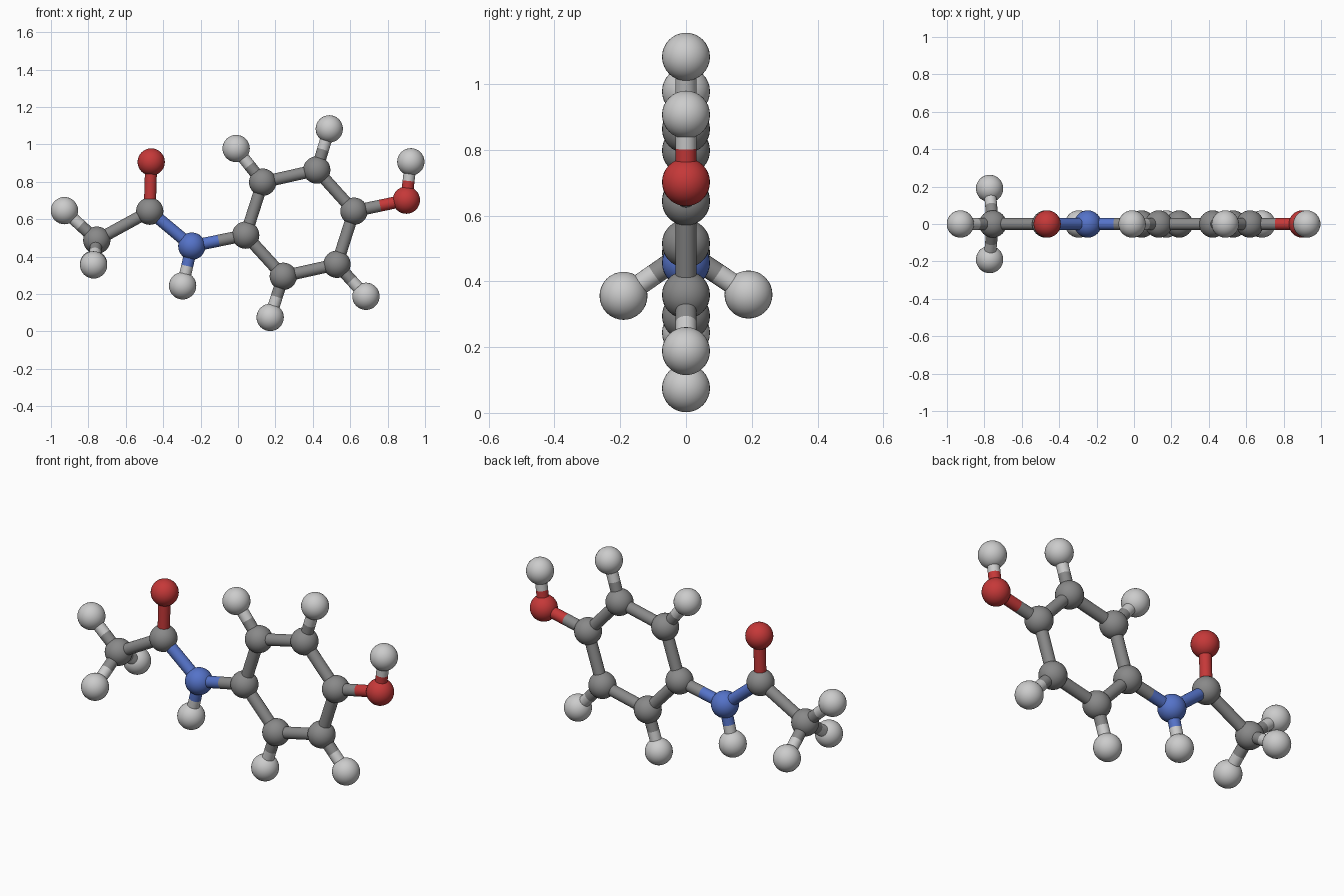
import bpy
from mathutils import Vector

cube = bpy.data.objects.get("Cube")
if cube:
    bpy.data.objects.remove(cube, do_unlink=True)

ATOM_RADIUS = 0.073
BOND_RADIUS = 0.032


def make_material(name, rgb):
    mat = bpy.data.materials.new(name)
    mat.use_nodes = True
    color = (*rgb, 1.0)
    mat.diffuse_color = color
    mat.node_tree.nodes["Principled BSDF"].inputs["Base Color"].default_value = color
    return mat


materials = {
    "carbon": make_material("mid grey", (0.25, 0.25, 0.25)),
    "hydrogen": make_material("light grey", (0.6, 0.6, 0.6)),
    "oxygen": make_material("red", (0.56, 0.04, 0.04)),
    "nitrogen": make_material("blue", (0.09, 0.17, 0.58)),
}

# Atoms: the last word of each name is the element
atoms = {
    "methyl_carbon": (-0.755, 0, 0.488),
    "carbonyl_carbon": (-0.472, 0, 0.643),
    "carbonyl_oxygen": (-0.464, 0, 0.906),
    "amide_nitrogen": (-0.247, 0, 0.456),
    "amide_hydrogen": (-0.296, 0, 0.244),
    "ring_a_carbon": (0.041, 0, 0.515),
    "ring_b_carbon": (0.132, 0, 0.798),
    "ring_c_carbon": (0.421, 0, 0.863),
    "ring_d_carbon": (0.62, 0, 0.643),
    "ring_e_carbon": (0.529, 0, 0.359),
    "ring_f_carbon": (0.242, 0, 0.295),
    "ring_b_hydrogen": (-0.01, 0, 0.978),
    "ring_c_hydrogen": (0.488, 0, 1.083),
    "ring_e_hydrogen": (0.684, 0, 0.188),
    "ring_f_hydrogen": (0.172, 0, 0.075),
    "hydroxyl_oxygen": (0.9, 0, 0.702),
    "hydroxyl_hydrogen": (0.924, 0, 0.907),
    "methyl_outer_hydrogen": (-0.928, 0, 0.646),
    "methyl_front_hydrogen": (-0.772, -0.19, 0.356),
    "methyl_back_hydrogen": (-0.772, 0.19, 0.36),
}

# Bonds: the ring, its hydrogens, the methyl group and the chain
bonds = [(f"ring_{a}_carbon", f"ring_{b}_carbon") for a, b in zip("abcdef", "bcdefa")]
bonds += [(f"ring_{a}_carbon", f"ring_{a}_hydrogen") for a in "bcef"]
bonds += [("methyl_carbon", f"methyl_{s}_hydrogen") for s in ("outer", "front", "back")]
bonds += [
    ("methyl_carbon", "carbonyl_carbon"),
    ("carbonyl_carbon", "carbonyl_oxygen"),
    ("carbonyl_carbon", "amide_nitrogen"),
    ("amide_nitrogen", "amide_hydrogen"),
    ("amide_nitrogen", "ring_a_carbon"),
    ("ring_d_carbon", "hydroxyl_oxygen"),
    ("hydroxyl_oxygen", "hydroxyl_hydrogen"),
]


def element(name):
    return name.split("_")[-1]


def finish(name, mat):
    obj = bpy.context.object
    obj.name = name
    obj.data.materials.append(mat)
    bpy.ops.object.shade_smooth_by_angle()


def rod(name, start, end, mat):
    axis = end - start
    bpy.ops.mesh.primitive_cylinder_add(
        vertices=24, radius=BOND_RADIUS, depth=axis.length,
        location=(start + end) / 2,
        rotation=axis.to_track_quat("Z", "Y").to_euler())
    finish(name, mat)


for name, position in atoms.items():
    bpy.ops.mesh.primitive_uv_sphere_add(
        segments=32, ring_count=16, radius=ATOM_RADIUS, location=position)
    finish(name, materials[element(name)])

# Each bond is two rods meeting midway, coloured like their own atoms
for first, second in bonds:
    a, b = Vector(atoms[first]), Vector(atoms[second])
    middle = (a + b) / 2
    near, far = element(first), element(second)
    # The carbonyl bonds take the colour of the outer atom throughout
    if first == "carbonyl_carbon":
        near = far
    rod(f"{first}_to_{second}_near_half", a, middle, materials[near])
    rod(f"{first}_to_{second}_far_half", middle, b, materials[far])
